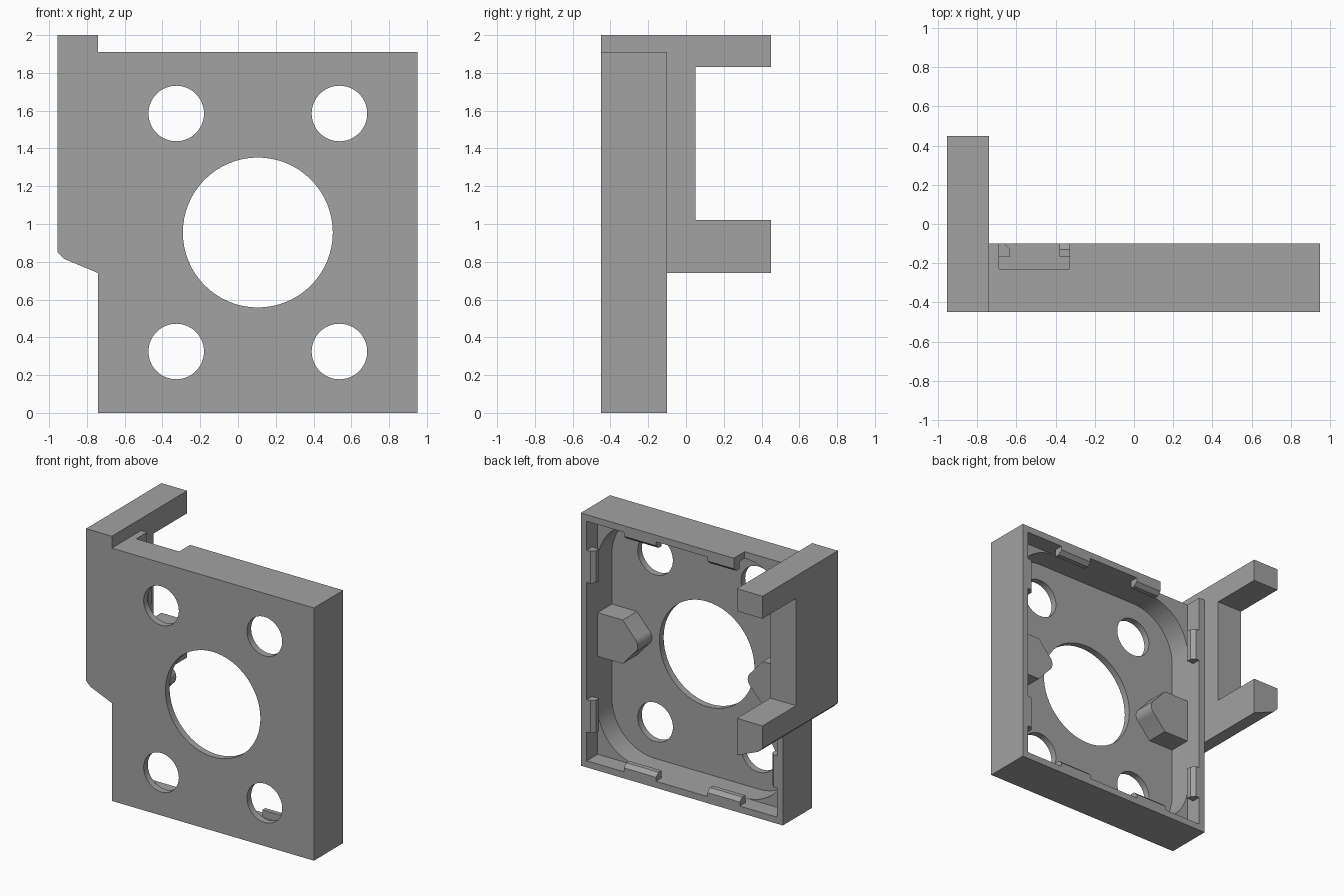
import bpy, bmesh, math
from mathutils import Vector

cube = bpy.data.objects.get("Cube")
if cube:
    bpy.data.objects.remove(cube, do_unlink=True)

grey = bpy.data.materials.new("plain_grey")
grey.use_nodes = True
GREY = (0.36, 0.36, 0.36, 1)
grey.diffuse_color = GREY
grey.node_tree.nodes["Principled BSDF"].inputs["Base Color"].default_value = GREY

# Main dimensions: outer frame, wall thickness and depth levels
L, R, H, WALL = -0.74, 0.95, 1.91, 0.05
FRONT, BACK, FLOOR, LEDGE = -0.45, -0.10, -0.40, -0.23
CX, CZ = (L + R) / 2, H / 2
IL, IR, IB, IT = L + WALL, R - WALL, WALL, H - WALL


def prism(name, pts, axis, lo, hi):
    """Extrude a 2D outline along an axis; outline uses the other two axes in order."""
    def place(p, t):
        c = list(p)
        c.insert("xyz".index(axis), t)
        return Vector(c)
    bm = bmesh.new()
    face = bm.faces.new([bm.verts.new(place(p, lo)) for p in pts])
    ext = bmesh.ops.extrude_face_region(bm, geom=[face])
    verts = [v for v in ext["geom"] if isinstance(v, bmesh.types.BMVert)]
    bmesh.ops.translate(bm, verts=verts, vec=place((0, 0), hi - lo))
    bmesh.ops.recalc_face_normals(bm, faces=bm.faces)
    mesh = bpy.data.meshes.new(name)
    bm.to_mesh(mesh)
    bm.free()
    mesh.materials.append(grey)
    obj = bpy.data.objects.new(name, mesh)
    bpy.context.collection.objects.link(obj)
    return obj


def rect(a0, a1, b0, b1):
    return [(a0, b0), (a1, b0), (a1, b1), (a0, b1)]


def arc(cx, cz, r, start, end, n):
    return [(cx + r * math.cos(start + (end - start) * i / n),
             cz + r * math.sin(start + (end - start) * i / n)) for i in range(n + 1)]


def activate(obj):
    bpy.ops.object.select_all(action="DESELECT")
    obj.select_set(True)
    bpy.context.view_layer.objects.active = obj


def combine(obj, other, operation):
    """Apply a boolean and discard the second shape."""
    mod = obj.modifiers.new("boolean", "BOOLEAN")
    mod.operation, mod.object, mod.solver = operation, other, "EXACT"
    activate(obj)
    bpy.ops.object.modifier_apply(modifier=mod.name)
    bpy.data.objects.remove(other, do_unlink=True)


def cut(obj, pts, axis, lo, hi):
    combine(obj, prism("cutter", pts, axis, lo, hi), "DIFFERENCE")


# Side bracket: C-shaped arm with a sloped underside
bracket = prism("side_bracket", [(FRONT, 0.74), (0.45, 0.74), (0.45, 1.02), (0.05, 1.02),
                                 (0.05, 1.83), (0.45, 1.83), (0.45, 2), (FRONT, 2)],
                "x", -0.955, L)
cut(bracket, [(-1, 0.85), (-0.955, 0.85), (-0.92, 0.815), (L, 0.74), (L, 0.5), (-1, 0.5)],
    "y", -1, 1)

# Frame: box joined to the bracket, hollowed from the back
frame = prism("frame", rect(L, R, 0, H), "y", FRONT, BACK)
combine(frame, bracket, "UNION")
cut(frame, rect(IL, IR, IB, IT), "y", LEDGE, BACK + 0.01)

# Deeper pocket with rounded corners, leaving corner ledges
RAD = 0.36
pocket = []
for i, (x, z) in enumerate([(IR - RAD, IT - RAD), (IL + RAD, IT - RAD),
                            (IL + RAD, IB + RAD), (IR - RAD, IB + RAD)]):
    pocket += arc(x, z, RAD, i * math.pi / 2, (i + 1) * math.pi / 2, 16)
cut(frame, pocket, "y", FLOOR, LEDGE + 0.02)

# Notch in the top wall beside the bracket
NOTCH = -0.33
cut(frame, rect(IL, NOTCH, IT - 0.03, H + 0.05), "y", LEDGE, BACK + 0.01)


# Central opening and four corner holes
def hole(x, z, r):
    cut(frame, arc(x, z, r, 0, math.tau, 64)[:-1], "y", FRONT - 0.1, FLOOR + 0.05)


hole(CX, CZ, 0.397)
for sx in (-1, 1):
    for sz in (-1, 1):
        hole(CX + sx * 0.432, CZ + sz * 0.63, 0.147)

activate(frame)
bpy.ops.object.shade_smooth_by_angle(angle=math.radians(30))

for sx, side in ((1, "left"), (-1, "right")):
    wall = (R - L) / 2 - WALL
    # Blunt-nosed peg standing on the floor against the side wall
    half = [(wall + 0.01, 0.165), (wall - 0.21, 0.165)]
    nose = arc(wall - 0.265, 0, 0.07, math.radians(125), math.radians(235), 12)
    outline = half + nose + [(x, -z) for x, z in reversed(half)]
    peg = prism(side + "_peg", [(CX + sx * x, CZ + z) for x, z in outline],
                "y", FLOOR - 0.01, LEDGE)
    activate(peg)
    bpy.ops.object.shade_smooth_by_angle(angle=math.radians(25))


# Snap clips along the inner rim: protrusion from the wall against depth
CLIP = [(-0.01, BACK), (0.03, BACK), (0.057, -0.13), (0.057, -0.165), (-0.01, -0.165)]
for s in (-1, 1):
    for t in (-1, 1):
        # Side walls
        wall = CX + s * ((R - L) / 2 - WALL)
        mid = CZ + t * 0.565
        prism("side_clip", [(wall - s * p, y) for p, y in CLIP], "z", mid - 0.122, mid + 0.122)
        # Top and bottom walls
        wall = CZ + s * (H / 2 - WALL)
        mid = CX + t * 0.35
        lo = mid - 0.135
        if s > 0:
            lo = max(lo, NOTCH)
        prism("top_clip" if s > 0 else "bottom_clip",
              [(y, wall - s * p) for p, y in CLIP], "x", lo, mid + 0.135)
